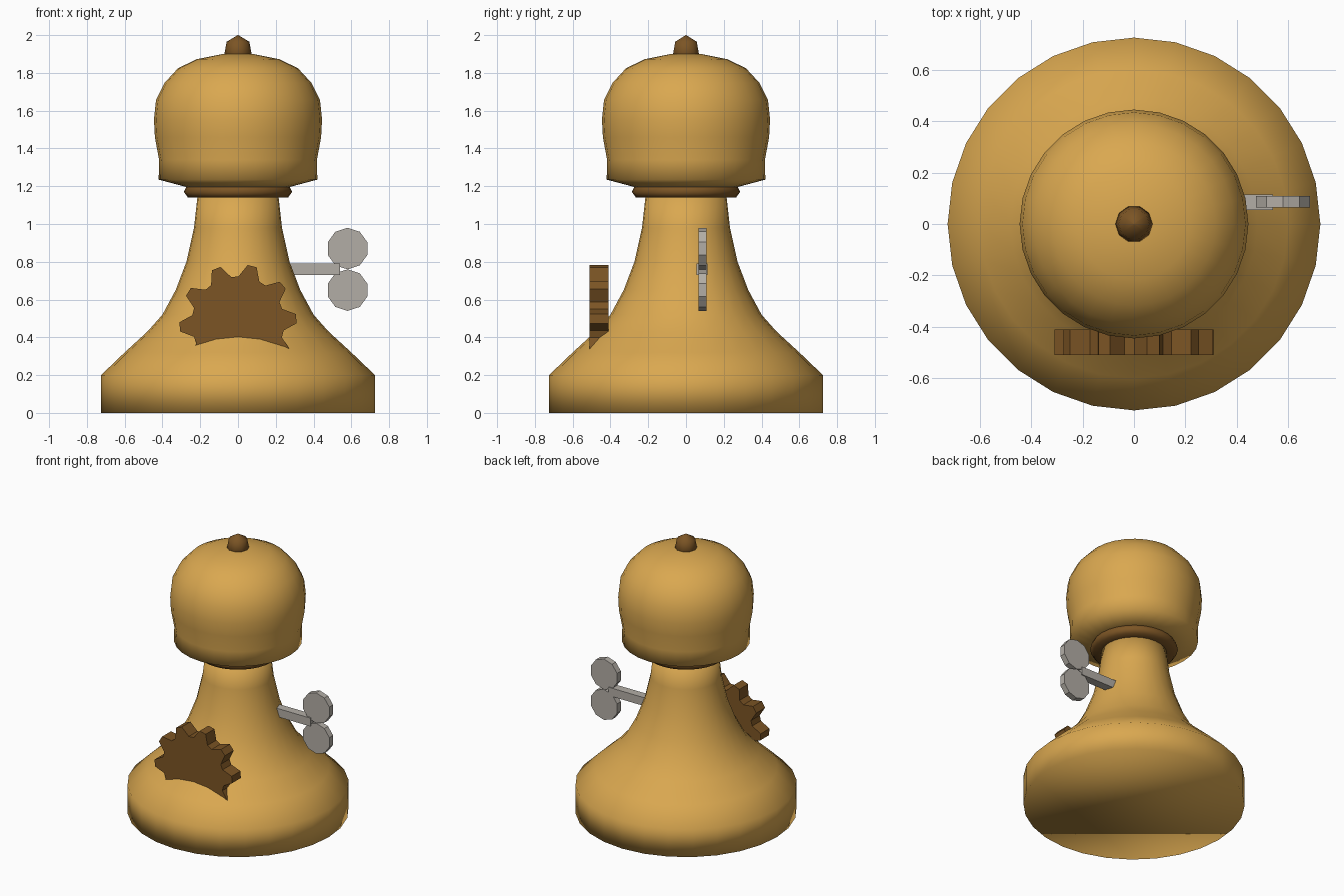
import bpy, bmesh, math
from mathutils import Vector

if "Cube" in bpy.data.objects:
    bpy.data.objects.remove(bpy.data.objects["Cube"])


def material(name, rgb):
    m = bpy.data.materials.new(name)
    m.diffuse_color = (*rgb, 1)
    m.use_nodes = True
    m.node_tree.nodes["Principled BSDF"].inputs["Base Color"].default_value = m.diffuse_color
    return m


GOLD = material("gold", (0.70, 0.39, 0.08))
BROWN = material("brown", (0.20, 0.09, 0.018))
STEEL = material("steel", (0.45, 0.42, 0.38))


def finish(bm, name, mat, smooth=False):
    bmesh.ops.recalc_face_normals(bm, faces=bm.faces)
    for f in bm.faces:
        f.smooth = smooth
    me = bpy.data.meshes.new(name)
    bm.to_mesh(me)
    bm.free()
    me.materials.append(mat)
    ob = bpy.data.objects.new(name, me)
    bpy.context.collection.objects.link(ob)
    return ob


def lathe(name, profile, mat, sides=28):
    """Closed solid turned around z from (radius, height) pairs."""
    bm = bmesh.new()
    rings = [[bm.verts.new((r * math.cos(math.tau * i / sides),
                            r * math.sin(math.tau * i / sides), z))
              for i in range(sides)] for r, z in profile]
    for a, b in zip(rings, rings[1:]):
        for i in range(sides):
            j = (i + 1) % sides
            bm.faces.new((a[i], a[j], b[j], b[i]))
    bm.faces.new(rings[0])
    bm.faces.new(rings[-1])
    bmesh.ops.remove_doubles(bm, verts=bm.verts, dist=1e-5)
    return finish(bm, name, mat, True)


def plate(name, outline, y0, y1, mat):
    """Flat shape in the xz plane, extruded from y0 to y1."""
    bm = bmesh.new()
    face = bm.faces.new([bm.verts.new((x, y0, z)) for x, z in outline])
    new = bmesh.ops.extrude_face_region(bm, geom=[face])["geom"]
    bmesh.ops.translate(bm, vec=Vector((0, y1 - y0, 0)),
                        verts=[v for v in new if isinstance(v, bmesh.types.BMVert)])
    return finish(bm, name, mat)


def polar(cx, cz, r, degrees):
    a = math.radians(degrees)
    return cx + r * math.cos(a), cz + r * math.sin(a)


# Turned body, collar, head and top knob
lathe("body", [(0.725, 0), (0.725, 0.20), (0.60, 0.32), (0.48, 0.43), (0.40, 0.52),
               (0.33, 0.65), (0.273, 0.80), (0.233, 0.98), (0.213, 1.16)], GOLD)
lathe("collar", [(0.20, 1.14), (0.265, 1.14), (0.287, 1.17), (0.27, 1.205), (0.20, 1.205)], BROWN)
lathe("head", [(0.25, 1.195), (0.27, 1.195), (0.42, 1.235), (0.418, 1.34), (0.44, 1.46),
               (0.445, 1.555), (0.434, 1.656), (0.39, 1.746), (0.317, 1.825),
               (0.217, 1.873), (0.08, 1.90)], GOLD)
lathe("knob", [(0.06, 1.88), (0.072, 1.90), (0.06, 1.965), (0.001, 2.0)], BROWN, 10)

# Ten-toothed gear half sunk into the front
gear = []
for k in range(10):
    mid = 4 + 36 * k
    gear += [polar(0, 0.477, r, mid + d) for r, d in
             ((0.245, -13.5), (0.31, -4.5), (0.31, 4.5), (0.245, 13.5))]
plate("gear", gear, -0.51, -0.41, BROWN)

# Winding key on the right side
plate("key_shaft", [(0.2, 0.73), (0.54, 0.73), (0.54, 0.79), (0.2, 0.79)], 0.055, 0.115, STEEL)
for label, cz in (("upper", 0.87), ("lower", 0.65)):
    plate("key_wing_" + label, [polar(0.58, cz, 0.11, 90 + 36 * i) for i in range(10)],
          0.065, 0.108, STEEL)
